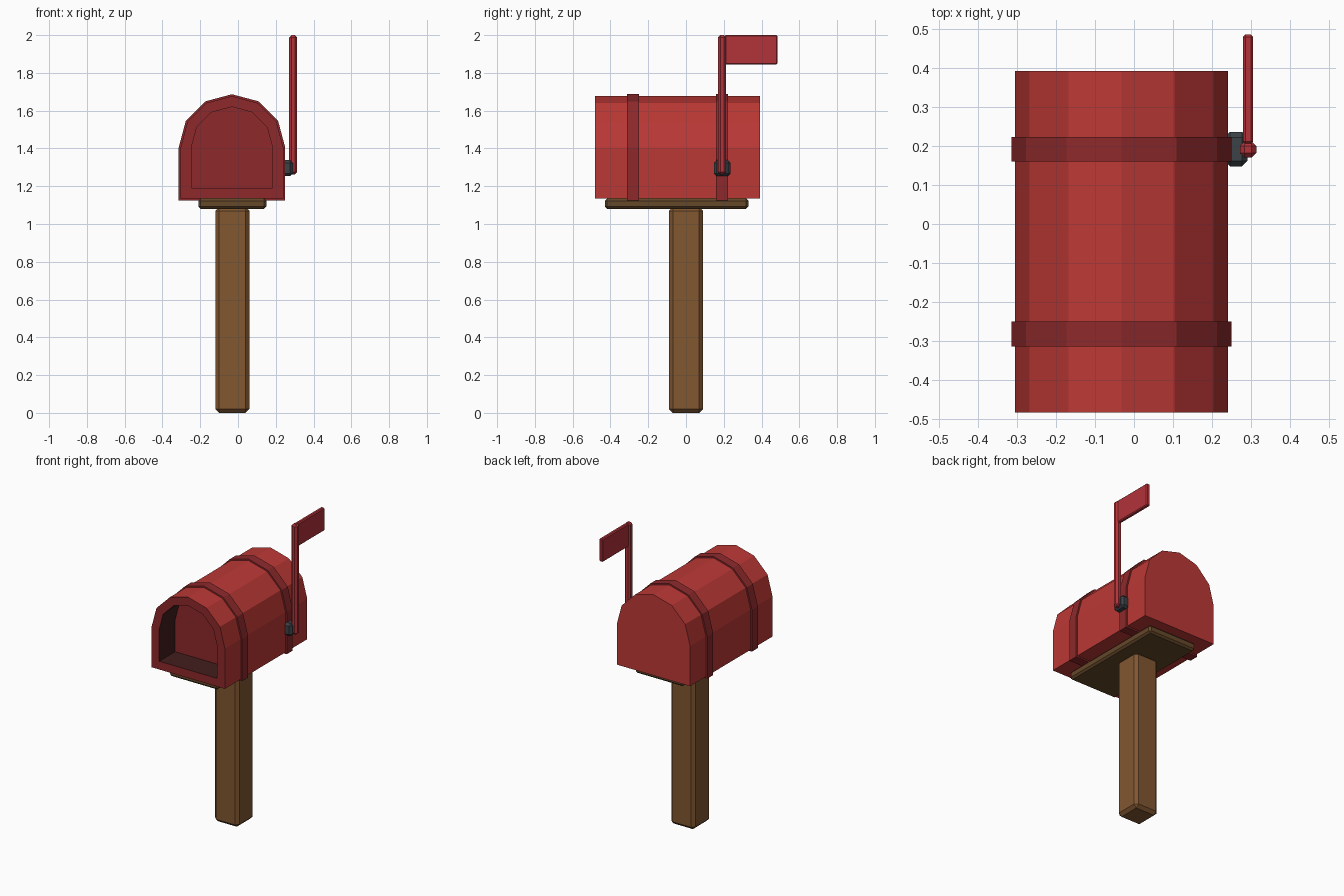
import bpy, bmesh, math
from mathutils import Vector

if "Cube" in bpy.data.objects:
    bpy.data.objects.remove(bpy.data.objects["Cube"])


def material(name, rgb):
    m = bpy.data.materials.new(name)
    m.diffuse_color = (*rgb, 1)
    m.use_nodes = True
    m.node_tree.nodes["Principled BSDF"].inputs["Base Color"].default_value = m.diffuse_color
    return m


RED = material("red paint", (0.50, 0.040, 0.036))
TRIM = material("dark red trim", (0.27, 0.022, 0.024))
FLAG = material("flag red", (0.45, 0.033, 0.042))
DARK = material("dark interior", (0.055, 0.012, 0.012))
WOOD = material("wood", (0.22, 0.095, 0.030))
PLANK = material("plank wood", (0.13, 0.065, 0.022))
METAL = material("dark metal", (0.045, 0.055, 0.065))

CX, CZ = -0.032, 1.405   # centre of the arched cross-section


def finish(name, bm, *mats):
    mesh = bpy.data.meshes.new(name)
    bm.to_mesh(mesh)
    bm.free()
    for m in mats:
        mesh.materials.append(m)
    ob = bpy.data.objects.new(name, mesh)
    bpy.context.collection.objects.link(ob)
    return ob


def box(name, lo, hi, bevel, mat):
    """Chamfered block between two corners."""
    lo, hi = Vector(lo), Vector(hi)
    bm = bmesh.new()
    bmesh.ops.create_cube(bm, size=1)
    bmesh.ops.scale(bm, vec=hi - lo, verts=bm.verts)
    bmesh.ops.translate(bm, vec=(lo + hi) / 2, verts=bm.verts)
    bmesh.ops.bevel(bm, geom=bm.edges[:], offset=bevel, segments=1,
                    affect='EDGES', profile=0.5)
    return finish(name, bm, mat)


def arch(r, bottom):
    """Six-sided half circle on straight walls, as (x, z) points."""
    pts = [(CX + r * math.cos(math.radians(a)), CZ + r * math.sin(math.radians(a)))
           for a in range(0, 181, 30)]
    return pts + [(CX - r, bottom), (CX + r, bottom)]


def ring(bm, pts, y):
    return [bm.verts.new((x, y, z)) for x, z in pts]


def bridge(bm, a, b, index=0):
    n = len(a)
    for i in range(n):
        j = (i + 1) % n
        bm.faces.new((a[i], a[j], b[j], b[i])).material_index = index


# post and mounting plank
box("post", (-0.12, -0.09, 0), (0.06, 0.09, 1.09), 0.02, WOOD)
box("mounting_plank", (-0.21, -0.43, 1.08), (0.15, 0.33, 1.135), 0.012, PLANK)

# box body: arched shell, trimmed front rim, dark hollow inside
bm = bmesh.new()
outer, inner = arch(0.272, 1.135), arch(0.215, 1.19)
back = ring(bm, outer, 0.391)
front = ring(bm, outer, -0.482)
lip = ring(bm, inner, -0.482)
end = ring(bm, inner, 0.34)
bm.faces.new(back)
bridge(bm, back, front, 0)
bridge(bm, front, lip, 1)
bridge(bm, lip, end, 2)
bm.faces.new(end).material_index = 2
bmesh.ops.recalc_face_normals(bm, faces=bm.faces)
finish("box_body", bm, RED, TRIM, DARK)

# two raised bands (solid slices; the front one closes the opening)
for name, y0, y1 in (("front_band", -0.313, -0.25), ("rear_band", 0.16, 0.223)):
    bm = bmesh.new()
    a, b = ring(bm, arch(0.282, 1.125), y0), ring(bm, arch(0.282, 1.125), y1)
    bm.faces.new(a)
    bm.faces.new(b)
    bridge(bm, a, b)
    bmesh.ops.recalc_face_normals(bm, faces=bm.faces)
    finish(name, bm, TRIM)

# signal flag on its pivot
box("flag_pivot", (0.232, 0.147, 1.253), (0.290, 0.236, 1.338), 0.014, METAL)
box("flag_arm", (0.271, 0.170, 1.262), (0.313, 0.212, 2.0), 0.012, FLAG)
box("flag_panel", (0.279, 0.205, 1.845), (0.305, 0.485, 2.0), 0.006, FLAG)
